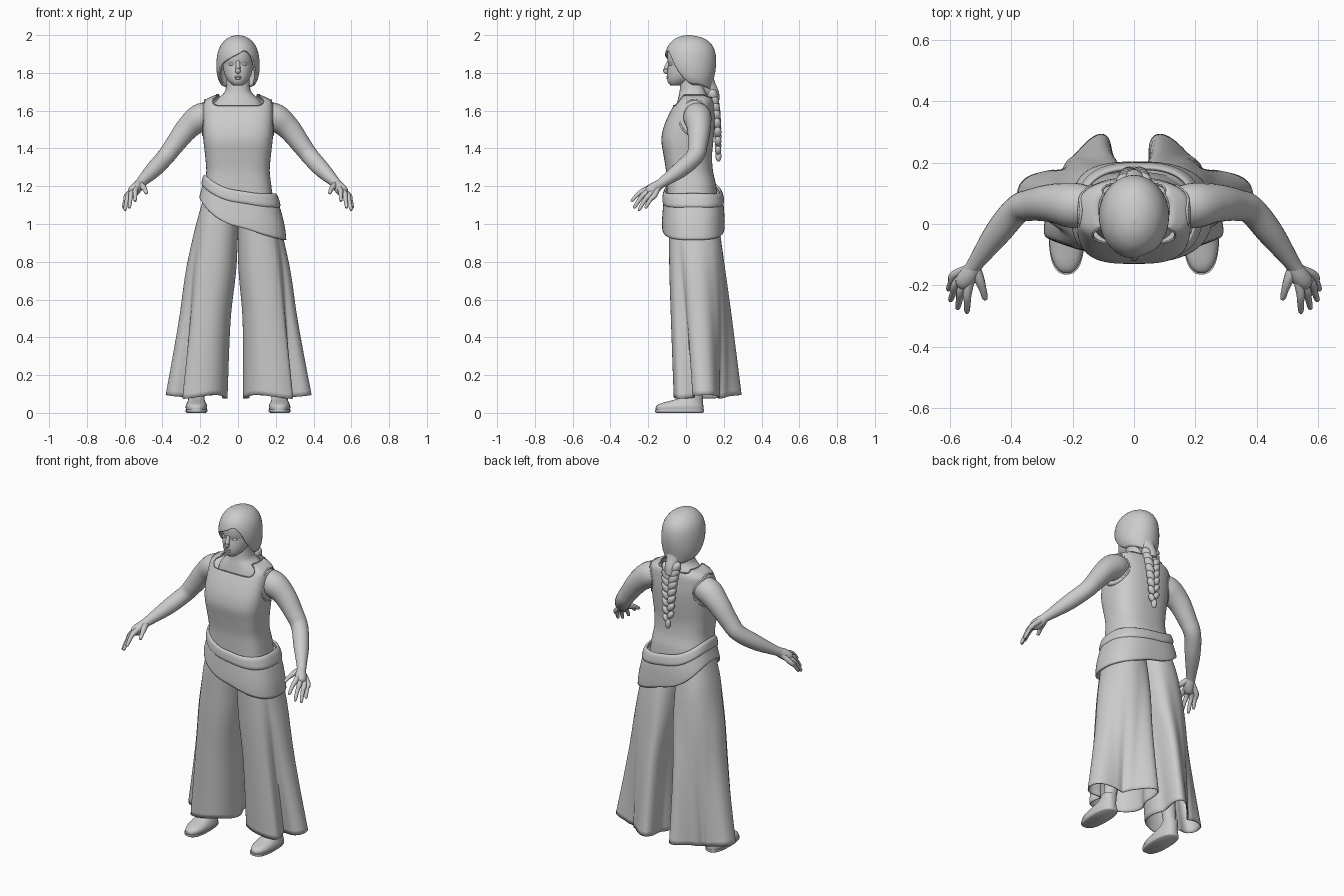
import bpy, bmesh
from math import sin, cos, pi, radians, copysign, exp
from mathutils import Vector, Matrix, Euler

cube = bpy.data.objects.get("Cube")
if cube:
    bpy.data.objects.remove(cube, do_unlink=True)

grey = bpy.data.materials.new("plain_grey")
grey.use_nodes = True
grey.diffuse_color = (0.6, 0.6, 0.6, 1)
grey.node_tree.nodes["Principled BSDF"].inputs["Base Color"].default_value = (0.6, 0.6, 0.6, 1)


def finish(name, bm, shell=0):
    bmesh.ops.recalc_face_normals(bm, faces=bm.faces)
    me = bpy.data.meshes.new(name)
    bm.to_mesh(me)
    bm.free()
    me.materials.append(grey)
    me.shade_smooth()
    me.set_sharp_from_angle(angle=radians(50))
    ob = bpy.data.objects.new(name, me)
    bpy.context.scene.collection.objects.link(ob)
    if shell:
        mod = ob.modifiers.new("thickness", "SOLIDIFY")
        mod.thickness, mod.offset = shell, -1
    return ob


def prof(rows, t):
    """Smooth interpolation of rows keyed by their first value."""
    t = min(max(t, rows[0][0]), rows[-1][0])
    k = 0
    while k < len(rows) - 2 and t > rows[k + 1][0]:
        k += 1
    a, b = rows[k], rows[k + 1]
    p, q = rows[max(k - 1, 0)], rows[min(k + 2, len(rows) - 1)]
    h = b[0] - a[0]
    s = (t - a[0]) / h
    out = []
    for j in range(1, len(a)):
        ma = (b[j] - p[j]) / (b[0] - p[0]) * h
        mb = (q[j] - a[j]) / (q[0] - a[0]) * h
        out.append((1 + 2 * s) * (1 - s) ** 2 * a[j] + s * (1 - s) ** 2 * ma
                   + s * s * (3 - 2 * s) * b[j] + s * s * (s - 1) * mb)
    return out


def step(lo, hi, x):
    t = min(max((x - lo) / (hi - lo), 0), 1)
    return t * t * (3 - 2 * t)


def surface(name, f, nu, nv, bottom=True, top=True, shell=0):
    """Skin rings of points f(angle, v) with v from 0 to 1."""
    bm = bmesh.new()
    rings = [[bm.verts.new(f(2 * pi * i / nu, j / nv)) for i in range(nu)] for j in range(nv + 1)]
    for lo, hi in zip(rings, rings[1:]):
        for i in range(nu):
            k = (i + 1) % nu
            bm.faces.new((lo[i], lo[k], hi[k], hi[i]))
    if bottom:
        bm.faces.new(rings[0][::-1])
    if top:
        bm.faces.new(rings[-1])
    return finish(name, bm, shell)


def ring(rows, a, z, p=2.0, grow=0):
    """Point on a rounded section; rows are z, half width, front y, back y."""
    hw, yf, yb = prof(rows, z)
    sx = copysign(abs(cos(a)) ** (2 / p), cos(a))
    sy = copysign(abs(sin(a)) ** (2 / p), sin(a))
    return Vector(((hw + grow) * sx, (yf + yb) / 2 + ((yb - yf) / 2 + grow) * sy, z))


def loft(name, rows, nu=40, nv=24, p=2.0, offset=(0, 0, 0)):
    z0, z1 = rows[0][0], rows[-1][0]
    return surface(name, lambda a, v: ring(rows, a, z0 + (z1 - z0) * v, p) + Vector(offset), nu, nv)


def tube(name, pts, nu=14, per=6):
    """Round tube through points x, y, z, radius."""
    rows = [(i, *p) for i, p in enumerate(pts)]
    end = len(pts) - 1

    def f(a, v):
        x, y, z, r = prof(rows, v * end)
        d = Vector(prof(rows, v * end + .05)[:3]) - Vector(prof(rows, v * end - .05)[:3])
        side = d.cross(Vector((0.02, 0.3, 1))).normalized()
        up = side.cross(d).normalized()
        return Vector((x, y, z)) + r * (side * cos(a) + up * sin(a))
    return surface(name, f, nu, per * end)


def blob(name, loc, scale, rot=(0, 0, 0)):
    bm = bmesh.new()
    m = Matrix.LocRotScale(Vector(loc), Euler([radians(r) for r in rot]), Vector(scale))
    bmesh.ops.create_uvsphere(bm, u_segments=20, v_segments=12, radius=1, matrix=m)
    return finish(name, bm)


# Head, neck and face
loft("head", [(1.733, .024, -.082, -.03), (1.75, .046, -.096, .02), (1.78, .066, -.1, .06),
              (1.82, .078, -.097, .1), (1.845, .081, -.093, .11), (1.87, .083, -.099, .12),
              (1.92, .08, -.094, .12), (1.96, .05, -.06, .09)])
loft("neck", [(1.54, .14, -.07, .115), (1.63, .13, -.05, .118), (1.665, .105, -.042, .118),
              (1.70, .07, -.034, .105), (1.79, .058, -.028, .09)], p=2.3)
tube("nose", [(0, -.085, 1.87, .010), (0, -.096, 1.845, .011), (0, -.107, 1.818, .0135),
              (0, -.104, 1.806, .013), (0, -.09, 1.798, .005)])
blob("upper_lip", (0, -.096, 1.779), (.022, .008, .005))
blob("lower_lip", (0, -.095, 1.77), (.018, .008, .006))
for side, s in (("left", 1), ("right", -1)):
    blob(side + "_eye", (s * .033, -.079, 1.846), (.015, .011, .008))

# Hair cap with a swept fringe, its lower edge set by direction
hair = [(1.68, .045, .03, .135), (1.73, .085, -.03, .14), (1.77, .106, -.07, .148),
        (1.82, .114, -.1, .157), (1.88, .112, -.113, .159), (1.93, .1, -.102, .148),
        (1.965, .078, -.078, .122), (1.985, .053, -.05, .09), (1.996, .027, -.02, .05),
        (2.0, .004, .01, .02)]
fringe = [(-180, 1.70), (-100, 1.735), (-80, 1.745), (-66, 1.79), (-52, 1.84), (-25, 1.875),
          (0, 1.9), (22, 1.918), (42, 1.885), (55, 1.81), (72, 1.745), (100, 1.735), (180, 1.70)]


def hair_point(a, v):
    d = (a * 180 / pi + 90 + 180) % 360 - 180
    low = prof(fringe, d)[0]
    return ring(hair, a, low + (2 - low) * sin(v * pi / 2))


surface("hair", hair_point, 72, 28, bottom=False, shell=.012)

# Braid: paired slanted locks down the back
tube("braid_root", [(0, .09, 1.77, .06), (0, .115, 1.73, .045), (0, .14, 1.69, .036), (0, .15, 1.65, .03)])
spine = [(0, .138, 1.69), (3, .157, 1.60), (6, .168, 1.48), (8, .17, 1.39)]
for i in range(16):
    y, z = prof(spine, i * 8 / 15)
    s, w = (1 if i % 2 else -1), 1 - .028 * i
    blob("braid_lock", (s * .025 * w, y, z), (.028 * w, .029 * w, .045 * w), (0, s * 34, 0))
blob("braid_tail", (0, .172, 1.36), (.016, .016, .03))

# Sleeveless top
vest = [(1.06, .195, -.1, .17), (1.2, .177, -.103, .16), (1.28, .168, -.106, .143),
        (1.36, .174, -.118, .138), (1.44, .183, -.13, .145), (1.5, .187, -.122, .15),
        (1.56, .188, -.1, .152), (1.62, .187, -.07, .148), (1.65, .18, -.053, .144),
        (1.67, .15, -.041, .137), (1.69, .1, -.03, .122)]


def neckline(a):
    return 1.685 - .058 * step(.55, .92, -sin(a)) - .015 * step(.5, .9, sin(a))


def vest_point(a, v):
    return ring(vest, a, 1.06 + (neckline(a) - 1.06) * v, 2.5 + .6 * step(0, .5, -sin(a)))


surface("vest", vest_point, 72, 56, bottom=False, top=False, shell=.006)
tube("neckline_trim", [(*vest_point(2 * pi * i / 40, 1), .003) for i in range(41)], 8, 2)

# Arms and hands
for side, s in (("left", 1), ("right", -1)):
    def limb(name, pts, nu=14):
        tube(side + name, [(s * x, y, z, r) for x, y, z, r in pts], nu)

    def armhole(b):
        z, y = 1.563 + .094 * sin(b), .045 + .08 * cos(b)
        hw, yf, yb = prof(vest, z)
        off = min(abs(2 * y - yf - yb) / (yb - yf), 1)
        return hw * (1 - off ** 2.5) ** .4, y, z, .005
    limb("_arm", [(.11, .06, 1.57, .055), (.19, .06, 1.567, .074), (.265, .068, 1.51, .063),
                  (.335, .062, 1.42, .052), (.382, .046, 1.358, .047), (.446, -.03, 1.288, .043),
                  (.515, -.125, 1.22, .027), (.535, -.155, 1.2, .024)], 24)
    limb("_armhole_trim", [armhole(2 * pi * i / 24) for i in range(25)], 8)
    limb("_palm", [(.515, -.125, 1.22, .022), (.537, -.165, 1.192, .031),
                   (.558, -.192, 1.17, .028), (.568, -.205, 1.158, .008)])
    fingers = [((.543, -.222, 1.177), (.545, -.285, 1.125)), ((.563, -.212, 1.165), (.575, -.272, 1.09)),
               ((.579, -.192, 1.156), (.598, -.247, 1.078)), ((.586, -.166, 1.152), (.605, -.212, 1.09))]
    for base, tip in fingers:
        mid = [(a + b) / 2 for a, b in zip(base, tip)]
        mid[2] += .007
        limb("_finger", [(.525, -.14, 1.21, .015), (*base, .0145), (*mid, .0115), (*tip, .0085),
                         (tip[0], tip[1] - .004, tip[2] - .006, .001)], 10)
    limb("_thumb", [(.52, -.14, 1.21, .018), (.505, -.18, 1.198, .017), (.493, -.215, 1.183, .012),
                    (.486, -.242, 1.165, .009), (.485, -.247, 1.161, .001)], 10)

# Two slanted waist wraps, higher on the right hip
wrap = [(.9, .258, -.127, .206), (1.0, .243, -.126, .203), (1.1, .217, -.119, .197),
        (1.2, .188, -.111, .178), (1.3, .17, -.107, .15)]


def band(name, low, high, bulge):
    def f(a, v):
        u = cos(a)
        z0, z1 = (k[0] + k[1] * u + k[2] * u * u for k in (low, high))
        return ring(wrap, a, z0 + (z1 - z0) * v, 2.6, bulge * (1 - (2 * v - 1) ** 4))
    surface(name, f, 72, 14, bottom=False, top=False, shell=.012)


band("lower_wrap", (.985, -.112, .043), (1.14, -.057, .032), .002)
band("upper_wrap", (1.112, -.057, .032), (1.178, -.05, .035), .009)

# Wide trousers with folds that deepen towards the hem
leg_rows = [(.08, .205, .15, -.065, .292), (.5, .168, .13, -.08, .25), (.75, .14, .13, -.088, .218),
            (.92, .12, .119, -.09, .19), (1.02, .108, .108, -.09, .168), (1.14, .09, .092, -.08, .14)]

for side, s in (("left", 1), ("right", -1)):
    def leg_point(a, v):
        d = (a * 180 / pi + 90) % 360 - 90
        w = max(0, (1 - v) * 1.12 - .12) ** 1.1
        z = .085 + 1.05 * v + .01 * w * cos(3 * a)
        cx, hw, yf, yb = prof(leg_rows, z)
        if s > 0:
            cx, hw = cx - .012 * w, hw + .016 * w
        # Side flare, back lobe and a narrow slit behind the front panel
        mask = step(-60, -30, d) * (1 - step(140, 185, d))
        lobes = ((1 + cos(radians((d + 8) * 360 / 138))) / 2) ** 1.6
        slit = .22 * exp(-((d + 35) / 9) ** 2)
        k = 1 + w * (mask * (.76 * lobes - .57 + .03 * cos(9 * a)) - slit)
        x = copysign(abs(cos(a)) ** .87, cos(a)) * hw * k
        y = copysign(abs(sin(a)) ** .87, sin(a)) * (yb - yf) / 2 * k
        return Vector((s * (cx + x), (yf + yb) / 2 + y, z))
    surface(side + "_trouser_leg", leg_point, 120, 40, bottom=False, shell=.006)

    # Lower leg and shoe
    tube(side + "_shin", [(s * .13, .05, .8, .06), (s * .17, .05, .45, .055), (s * .215, .05, .1, .036),
                          (s * .218, .05, .05, .036)])
    loft(side + "_sole", [(0, .05, -.155, .09), (.006, .057, -.164, .095), (.018, .058, -.165, .095)],
         32, 6, 2.5, (s * .22, 0, 0))
    loft(side + "_shoe", [(.016, .055, -.16, .092), (.035, .057, -.158, .092), (.05, .052, -.135, .09),
                          (.065, .045, -.08, .09), (.085, .042, -.02, .09), (.11, .04, .005, .09)],
         32, 16, 2.3, (s * .22, 0, 0))
